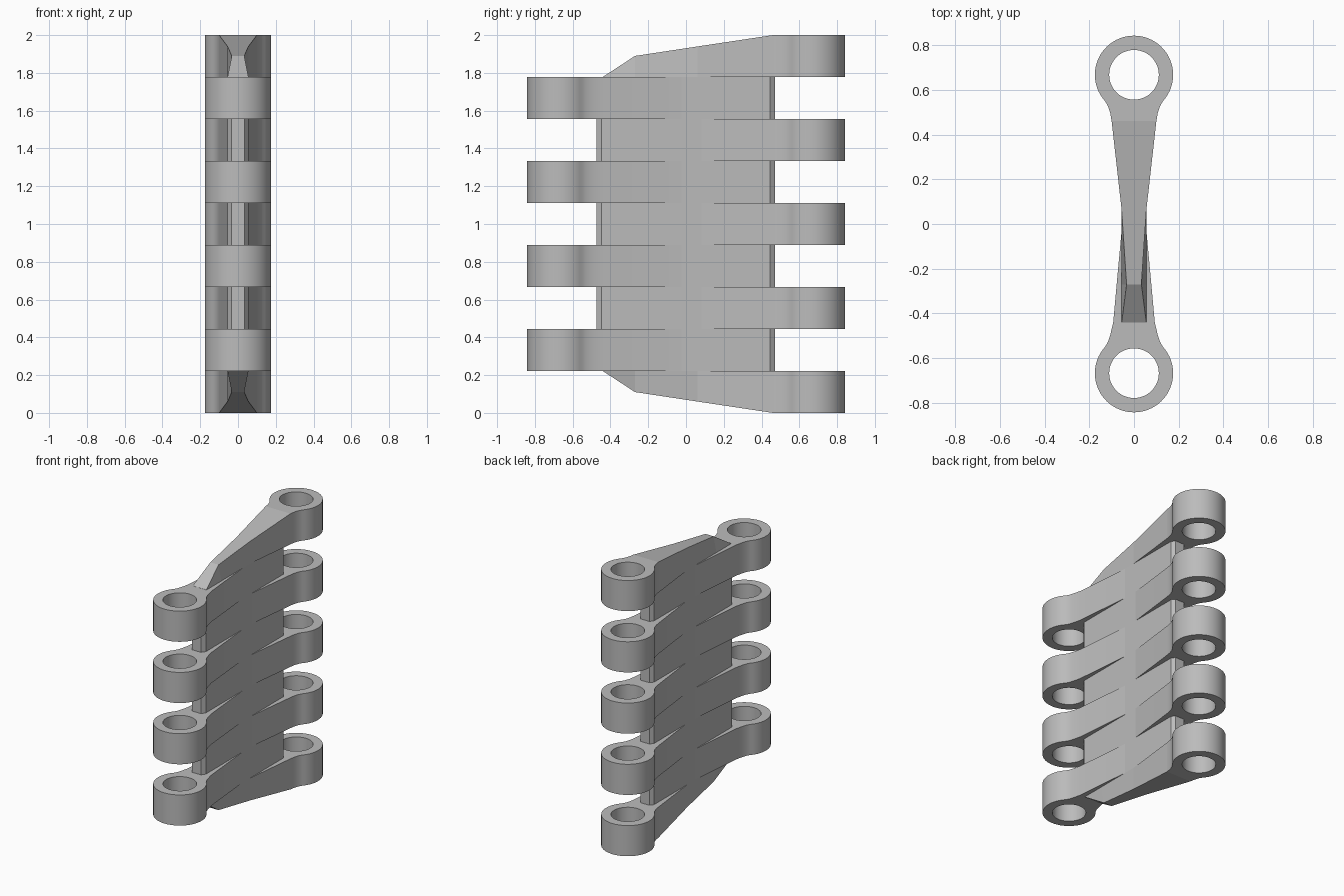
import bpy, bmesh, math

cube = bpy.data.objects.get("Cube")
if cube:
    bpy.data.objects.remove(cube, do_unlink=True)

STEP = 2 / 9          # height of one knuckle
LUG_Y = 0.667         # pin axis distance from the centre
LUG_R, HOLE_R = 0.175, 0.111
WEB = 0.055           # half thickness of the web

grey = bpy.data.materials.new("cast_grey")
grey.use_nodes = True
grey.diffuse_color = (0.5, 0.5, 0.5, 1)
grey.node_tree.nodes["Principled BSDF"].inputs["Base Color"].default_value = (0.5, 0.5, 0.5, 1)


def finish(bm, name):
    bmesh.ops.recalc_face_normals(bm, faces=bm.faces)
    mesh = bpy.data.meshes.new(name)
    bm.to_mesh(mesh)
    bm.free()
    mesh.materials.append(grey)
    for p in mesh.polygons:
        p.use_smooth = True
    mesh.set_sharp_from_angle(angle=math.radians(28))
    obj = bpy.data.objects.new(name, mesh)
    bpy.context.collection.objects.link(obj)
    return obj


def prism(name, loops, z0, z1):
    """Extrude an outline, with optional hole loops, from z0 to z1."""
    bm = bmesh.new()
    edges = []
    for loop in loops:
        vs = [bm.verts.new((x, y, z0)) for x, y in loop]
        edges += [bm.edges.new((v, vs[i - 1])) for i, v in enumerate(vs)]
    bmesh.ops.triangle_fill(bm, edges=edges, use_beauty=True)
    bmesh.ops.dissolve_limit(bm, angle_limit=0.01, verts=bm.verts, edges=[])
    ext = bmesh.ops.extrude_face_region(bm, geom=list(bm.faces))
    for v in ext["geom"]:
        if isinstance(v, bmesh.types.BMVert):
            v.co.z = z1
    return finish(bm, name)


def arc(r, a0, a1, n):
    return [(r * math.cos(a0 + (a1 - a0) * i / n),
             LUG_Y + r * math.sin(a0 + (a1 - a0) * i / n)) for i in range(n + 1)]


def knuckle(name, level, side, root):
    """Eyelet with a flared neck; root lists the right half from the arm end."""
    start = -math.radians(42)
    neck = root + [(0.106, 0.495), (0.117, 0.528)]
    rim = arc(LUG_R, start, math.pi - start, 48)
    outline = neck + rim + [(-x, y) for x, y in reversed(neck)]
    hole = arc(HOLE_R, 0, 2 * math.pi, 48)[:-1]
    loops = [[(x, y * side) for x, y in loop] for loop in (outline, hole)]
    return prism(name, loops, level * STEP, (level + 1) * STEP)


# Alternating knuckles: even levels at the back, odd levels at the front
for level in range(9):
    if level in (0, 8):
        root = [(0.1, 0.46)]
    elif level % 2:
        root = [(0.05, -0.03), (0.093, 0.44)]
    else:
        root = [(0.05, 0.04), (0.1, 0.46)]
    side = -1 if level % 2 else 1
    knuckle(("front" if level % 2 else "back") + f"_knuckle_{level // 2 + 1}", level, side, root)

# Central web with chamfered ends
half = [(0.035, -0.475), (WEB, -0.447), (WEB, 0.445), (0.035, 0.47)]
prism("central_web", [half + [(-x, y) for x, y in reversed(half)]], STEP, 2 - STEP)

# Sloped end arms: y, rise above the web, half width at the crest and at the web
STATIONS = [(0.46, STEP, 0.1, 0.1), (0.06, 0.162, WEB, WEB),
            (-0.27, 0.112, 0.033, WEB), (-0.44, 0.001, WEB, WEB)]
for name, base, up in (("top_arm", 2 - STEP, 1), ("bottom_arm", STEP, -1)):
    bm = bmesh.new()
    rings = []
    for y, rise, crest, foot in STATIONS:
        rings.append([bm.verts.new(c) for c in (
            (-foot, y, base), (foot, y, base),
            (crest, y, base + up * rise), (-crest, y, base + up * rise))])
    for a, b in zip(rings, rings[1:]):
        for i in range(4):
            bm.faces.new((a[i - 1], a[i], b[i], b[i - 1]))
    bm.faces.new(rings[0])
    bm.faces.new(rings[-1])
    arm = finish(bm, name)
    for p in arm.data.polygons:
        p.use_smooth = False
